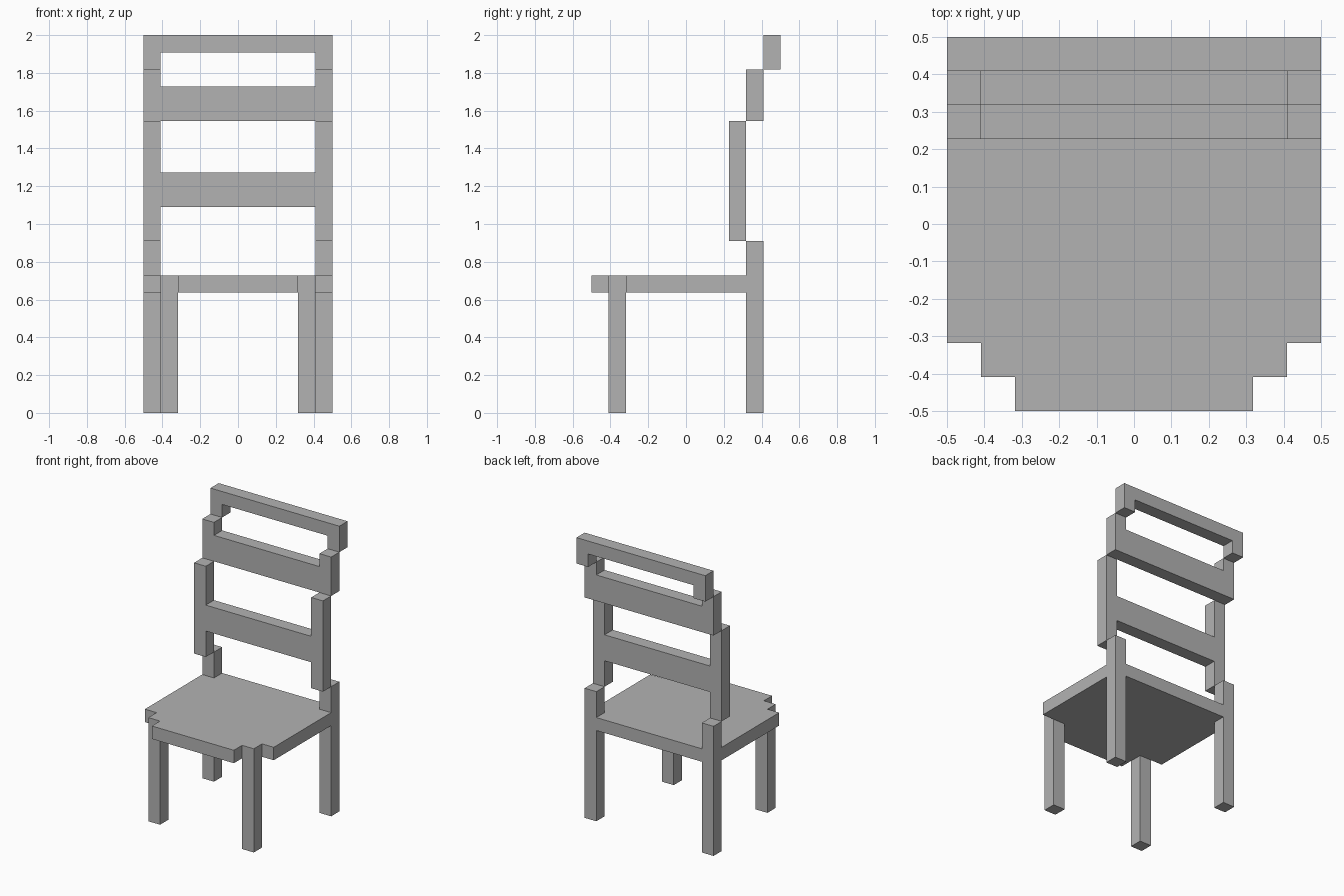
import bpy
import bmesh
from mathutils import Vector

if "Cube" in bpy.data.objects:
    bpy.data.objects.remove(bpy.data.objects["Cube"])

UNIT = 2 / 22  # the chair is laid out on a grid, 22 steps tall

grey = bpy.data.materials.new("plain grey")
grey.use_nodes = True
colour = (0.45, 0.45, 0.45, 1)
grey.diffuse_color = colour
grey.node_tree.nodes["Principled BSDF"].inputs["Base Color"].default_value = colour


def extrude(name, outline, place, direction):
    """Extrude a flat outline; place maps each 2D point into grid space."""
    bm = bmesh.new()
    face = bm.faces.new([bm.verts.new(place(a, b)) for a, b in outline])
    result = bmesh.ops.extrude_face_region(bm, geom=[face])
    verts = [g for g in result["geom"] if isinstance(g, bmesh.types.BMVert)]
    bmesh.ops.translate(bm, verts=verts, vec=Vector(direction))
    bmesh.ops.recalc_face_normals(bm, faces=bm.faces)
    bmesh.ops.scale(bm, verts=bm.verts, vec=(UNIT, UNIT, UNIT))
    mesh = bpy.data.meshes.new(name)
    bm.to_mesh(mesh)
    bm.free()
    mesh.materials.append(grey)
    obj = bpy.data.objects.new(name, mesh)
    bpy.context.collection.objects.link(obj)


def mirrored(half):
    """Close a half outline with its mirror image across x = 0."""
    return half + [(-x, v) for x, v in reversed(half)]


def leg(name, x, y, height):
    square = [(x, y), (x + 1, y), (x + 1, y + 1), (x, y + 1)]
    extrude(name, square, lambda a, b: (a, b, 0), (0, 0, height))


def back_frame(name, half, y):
    extrude(name, mirrored(half), lambda a, b: (a, y, b), (0, 1, 0))


# Seat with stepped front corners, notched around the rear legs
seat = [(3.5, -5.5), (3.5, -4.5), (4.5, -4.5), (4.5, -3.5),
        (5.5, -3.5), (5.5, 3.5), (4.5, 3.5), (4.5, 4.5)]
extrude("seat", mirrored(seat), lambda a, b: (a, b, 7), (0, 0, 1))

# Legs; the rear pair rises above the seat
for side, front_x, rear_x in (("left", 3.5, 4.5), ("right", -4.5, -5.5)):
    leg("front_leg_" + side, front_x, -4.5, 7)
    leg("rear_leg_" + side, rear_x, 3.5, 10)

# Backrest: three frames stepping backwards towards the top
back_frame("lower_back_frame", [(4.5, 12), (4.5, 10), (5.5, 10),
                                (5.5, 17), (4.5, 17), (4.5, 14)], 2.5)
back_frame("middle_back_frame", [(5.5, 17), (5.5, 20), (4.5, 20), (4.5, 19)], 3.5)
back_frame("top_back_frame", [(4.5, 21), (4.5, 20), (5.5, 20), (5.5, 22)], 4.5)
